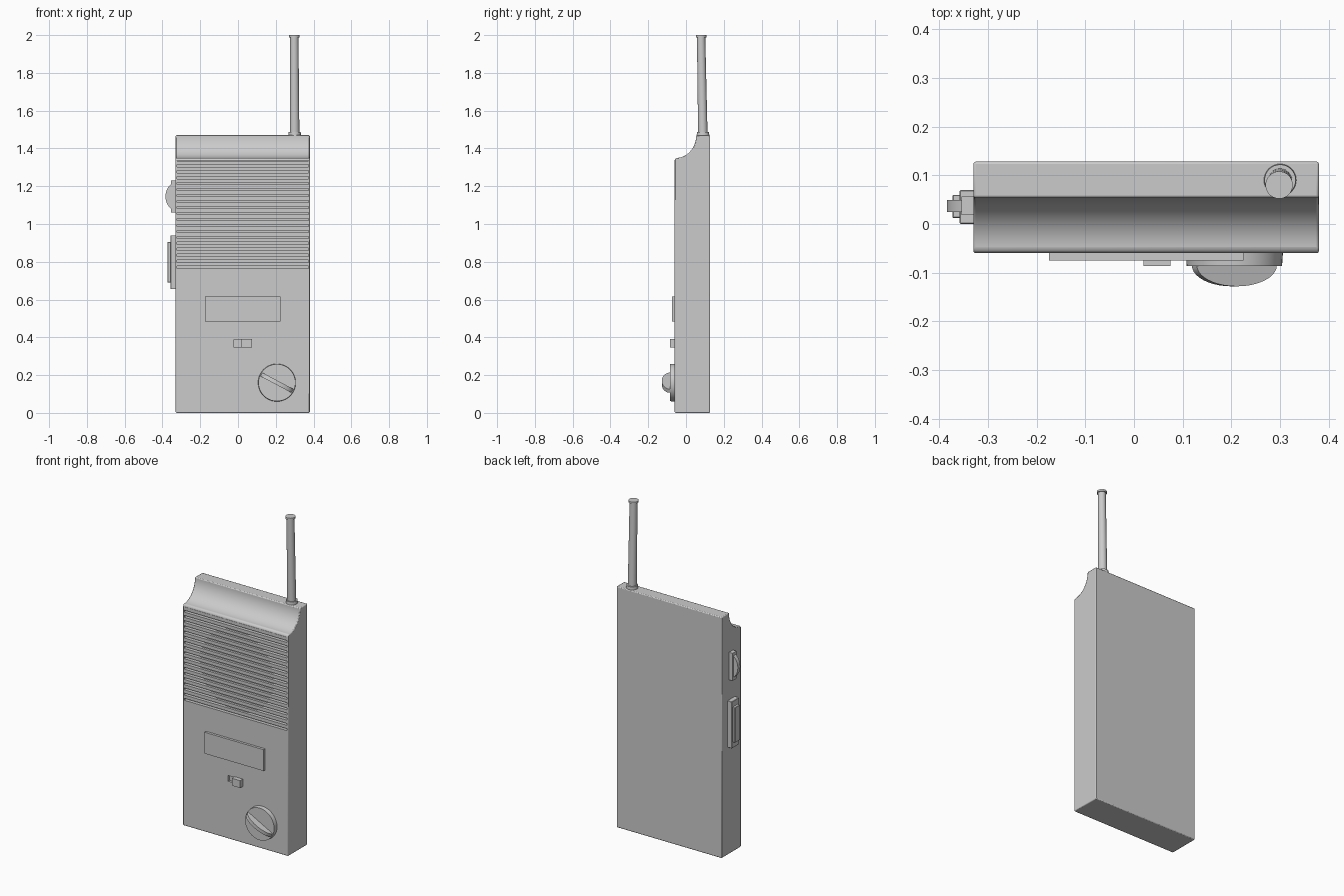
import bpy, bmesh, math
from mathutils import Vector

if "Cube" in bpy.data.objects:
    bpy.data.objects.remove(bpy.data.objects["Cube"])


def prism(name, pts, axis, lo, hi):
    """Extrude a 2D outline along x (points are y,z) or y (points are x,z)."""
    bm = bmesh.new()
    def at(a, b, d):
        return (d, a, b) if axis == 'x' else (a, d, b)
    face = bm.faces.new([bm.verts.new(at(a, b, lo)) for a, b in pts])
    ext = bmesh.ops.extrude_face_region(bm, geom=[face])
    move = Vector((hi - lo, 0, 0)) if axis == 'x' else Vector((0, hi - lo, 0))
    bmesh.ops.translate(bm, vec=move,
                        verts=[v for v in ext['geom'] if isinstance(v, bmesh.types.BMVert)])
    bmesh.ops.recalc_face_normals(bm, faces=bm.faces)
    me = bpy.data.meshes.new(name)
    bm.to_mesh(me)
    bm.free()
    ob = bpy.data.objects.new(name, me)
    bpy.context.collection.objects.link(ob)
    return ob


def box(name, x, y, z):
    return prism(name, [(x[0], z[0]), (x[1], z[0]), (x[1], z[1]), (x[0], z[1])], 'y', *y)


def bevel(ob, width, segments=1):
    m = ob.modifiers.new('Bevel', 'BEVEL')
    m.width, m.segments, m.limit_method = width, segments, 'ANGLE'
    m.angle_limit = math.radians(40)


def cut(ob, cutter):
    m = ob.modifiers.new('Cut', 'BOOLEAN')
    m.object, m.operation, m.solver = cutter, 'DIFFERENCE', 'EXACT'
    cutter.hide_render = True
    cutter.hide_set(True)


def smooth(ob):
    bpy.ops.object.select_all(action='DESELECT')
    bpy.context.view_layer.objects.active = ob
    ob.select_set(True)
    bpy.ops.object.shade_smooth_by_angle(angle=math.radians(30))


def rod(name, a, b, r1, r2, sides=32):
    """Round part running from point a to point b."""
    a, b = Vector(a), Vector(b)
    bpy.ops.mesh.primitive_cone_add(vertices=sides, radius1=r1, radius2=r2,
                                    depth=(b - a).length, location=(a + b) / 2)
    ob = bpy.context.object
    ob.name = name
    ob.rotation_euler = (b - a).to_track_quat('Z', 'Y').to_euler()
    smooth(ob)
    return ob


# Case with a concave shoulder along its top front edge
FRONT, BACK = -0.06, 0.128
cove = [(-0.052 + 0.106 * math.sin(t), 1.47 - 0.12 * math.cos(t))
        for t in [i * math.pi / 2 / 14 for i in range(15)]]
body = prism('case', [(BACK, 0), (FRONT, 0), (FRONT, 1.342)] + cove + [(BACK, 1.47)],
             'x', -0.33, 0.38)
bevel(body, 0.005, 2)
cut(body, box('grille_cutter', (-0.323, 0.373), (-0.2, -0.04), (0.765, 1.335)))
cut(body, box('switch_slot_cutter', (-0.025, 0.073), (-0.2, -0.045), (0.35, 0.385)))
smooth(body)

# Speaker grille: round speaker behind a row of horizontal slats
rod('speaker', (0.025, -0.038, 1.035), (0.025, -0.046, 1.035), 0.25, 0.25, 48)
slat = box('grille_slats', (-0.324, 0.374), (FRONT, -0.038), (0.777, 0.797))
arr = slat.modifiers.new('Array', 'ARRAY')
arr.use_relative_offset, arr.use_constant_offset = False, True
arr.constant_offset_displace, arr.count = (0, 0, 0.0316), 18

# Front label panel and slide switch
box('display_panel', (-0.175, 0.225), (-0.075, -0.055), (0.485, 0.615))
box('slide_switch', (0.019, 0.075), (-0.086, -0.046), (0.345, 0.39))

# Rotary dial with a rounded grip blade across it
dial = rod('dial', (0.206, -0.055, 0.16), (0.206, -0.086, 0.16), 0.1, 0.098, 48)
blade = box('dial_grip', (-0.01, 0.01), (0, 0.01), (0, 0.01))
bpy.data.objects.remove(blade)
arc = [(0.093 * math.cos(t), -0.043 * math.sin(t)) for t in
       [i * math.pi / 20 for i in range(21)]]
blade = prism('dial_grip', arc, 'x', -0.011, 0.011)
blade.rotation_euler = (math.radians(90), math.radians(28), 0)
# Lay the arc so its length runs across the dial and its crown faces forward
me = blade.data
for v in me.vertices:
    thick, length, out = v.co
    v.co = (length, out, thick)
me.flip_normals()
blade.rotation_euler = (0, math.radians(28), 0)
blade.location = (0.206, -0.085, 0.16)
smooth(blade)

# Side push button and volume wheel
bevel(box('button_frame', (-0.358, -0.325), (0.0, 0.07), (0.655, 0.94)), 0.002)
bevel(box('talk_button', (-0.373, -0.35), (0.012, 0.06), (0.69, 0.905)), 0.002)
box('wheel_frame', (-0.354, -0.325), (0.018, 0.056), (1.062, 1.23))
wheel = prism('volume_wheel', [(-0.296 - 0.088 * math.cos(t), 1.146 + 0.088 * math.sin(t))
                               for t in [math.radians(-66 + 6.6 * i) for i in range(21)]],
              'y', 0.025, 0.049)
smooth(wheel)

# Aerial, leaning slightly forward
rod('aerial_collar', (0.3, 0.09, 1.46), (0.3, 0.09, 1.488), 0.034, 0.032)
rod('aerial', (0.3, 0.089, 1.48), (0.298, 0.08, 1.99), 0.025, 0.022)
rod('aerial_cap', (0.298, 0.08, 1.988), (0.298, 0.08, 2.0), 0.028, 0.028)
